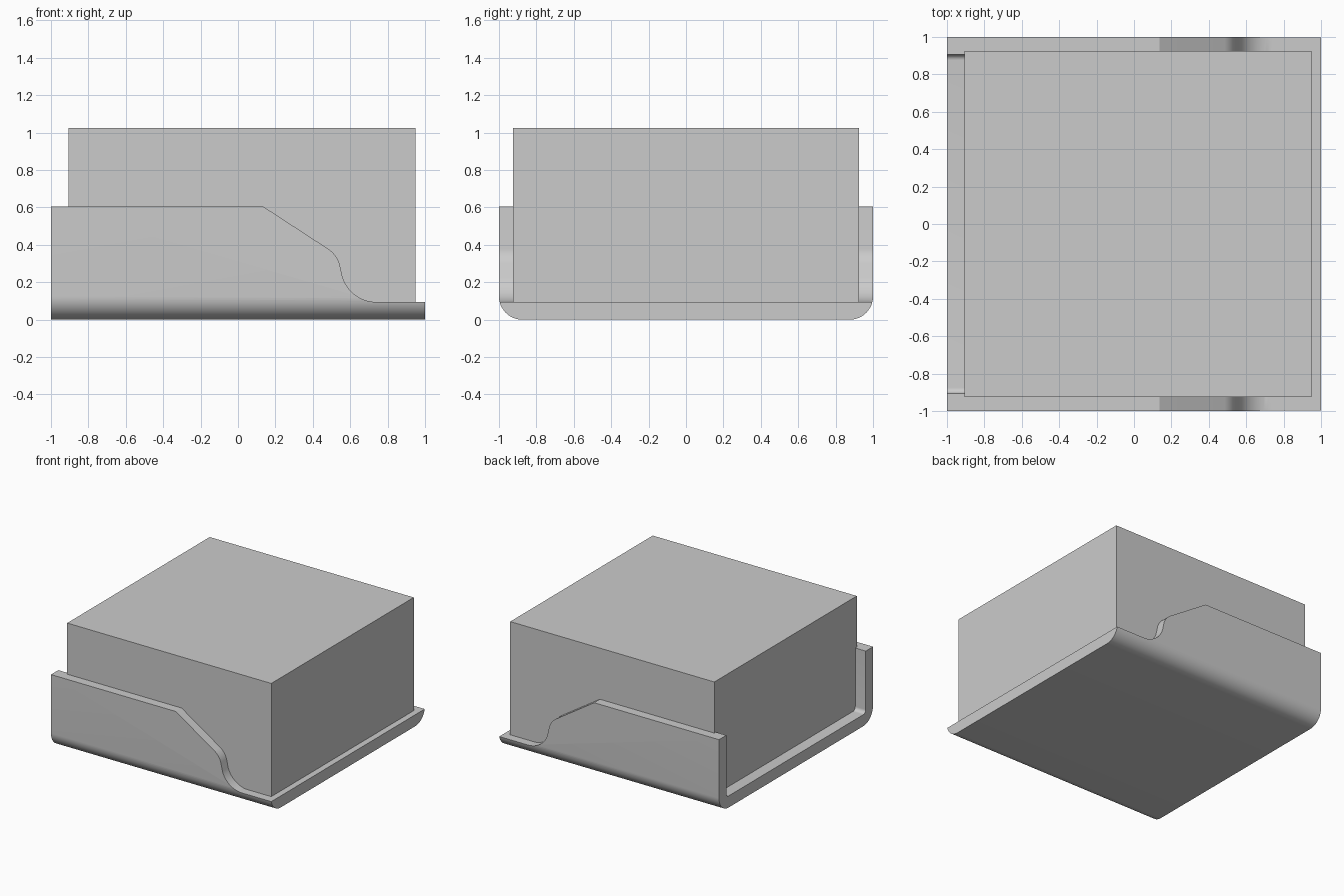
import bpy, bmesh
from math import sin, cos, pi, radians
from mathutils import Vector

cube = bpy.data.objects.get("Cube")
if cube:
    bpy.data.objects.remove(cube, do_unlink=True)

grey = bpy.data.materials.new("plain grey")
grey.use_nodes = True
colour = (0.6, 0.6, 0.6, 1)
grey.diffuse_color = colour
grey.node_tree.nodes["Principled BSDF"].inputs["Base Color"].default_value = colour


def prism(name, outline, offset):
    """Extrude a closed outline of 3D points along offset."""
    bm = bmesh.new()
    face = bm.faces.new([bm.verts.new(p) for p in outline])
    moved = bmesh.ops.extrude_face_region(bm, geom=[face])["geom"]
    verts = [v for v in moved if isinstance(v, bmesh.types.BMVert)]
    bmesh.ops.translate(bm, verts=verts, vec=Vector(offset))
    bmesh.ops.recalc_face_normals(bm, faces=bm.faces)
    mesh = bpy.data.meshes.new(name)
    bm.to_mesh(mesh)
    bm.free()
    mesh.materials.append(grey)
    obj = bpy.data.objects.new(name, mesh)
    bpy.context.collection.objects.link(obj)
    return obj


def arc(cx, cz, r, start, end, steps):
    angles = [radians(start + (end - start) * i / steps) for i in range(steps + 1)]
    return [(cx + r * cos(a), cz + r * sin(a)) for a in angles]


# Tray: U section with rounded corners, swept along x
FLOOR, WALL_TOP, INNER, R_OUT, R_IN = 0.095, 0.605, 0.905, 0.125, 0.03
half = arc(1 - R_OUT, R_OUT, R_OUT, -90, 0, 16) + [(1, WALL_TOP), (INNER, WALL_TOP)]
half += arc(INNER - R_IN, FLOOR + R_IN, R_IN, 0, -90, 8)
section = half + [(-y, z) for y, z in reversed(half)]
tray = prism("tray", [(-1, y, z) for y, z in section], (2, 0, 0))

# Cutter: slope, shoulder and hollow that lower both side walls
base = FLOOR - 0.0005
shoulder = arc(0.40, 0.253, 0.15, 56.3, 18, 10)
hollow = arc(0.74, base + 0.19, 0.19, 198, 270, 16)
edge = [(0.135, WALL_TOP)] + shoulder + hollow + [(1.1, base), (1.1, 0.8), (-0.1575, 0.8)]
cutter = prism("wall_cutter", [(x, -1.2, z) for x, z in edge], (0, 2.4, 0))
cutter.hide_render = True

cut = tray.modifiers.new("wall cut", "BOOLEAN")
cut.operation = "DIFFERENCE"
cut.solver = "EXACT"
cut.object = cutter
bpy.context.view_layer.objects.active = tray
tray.select_set(True)
bpy.ops.object.modifier_apply(modifier=cut.name)
bpy.data.objects.remove(cutter, do_unlink=True)
bpy.ops.object.shade_smooth_by_angle(angle=radians(25))

# Block standing on the tray floor
X0, X1, Y = -0.905, 0.95, 0.925
prism("block", [(X0, -Y, FLOOR), (X1, -Y, FLOOR), (X1, Y, FLOOR), (X0, Y, FLOOR)],
      (0, 0, 0.93))
